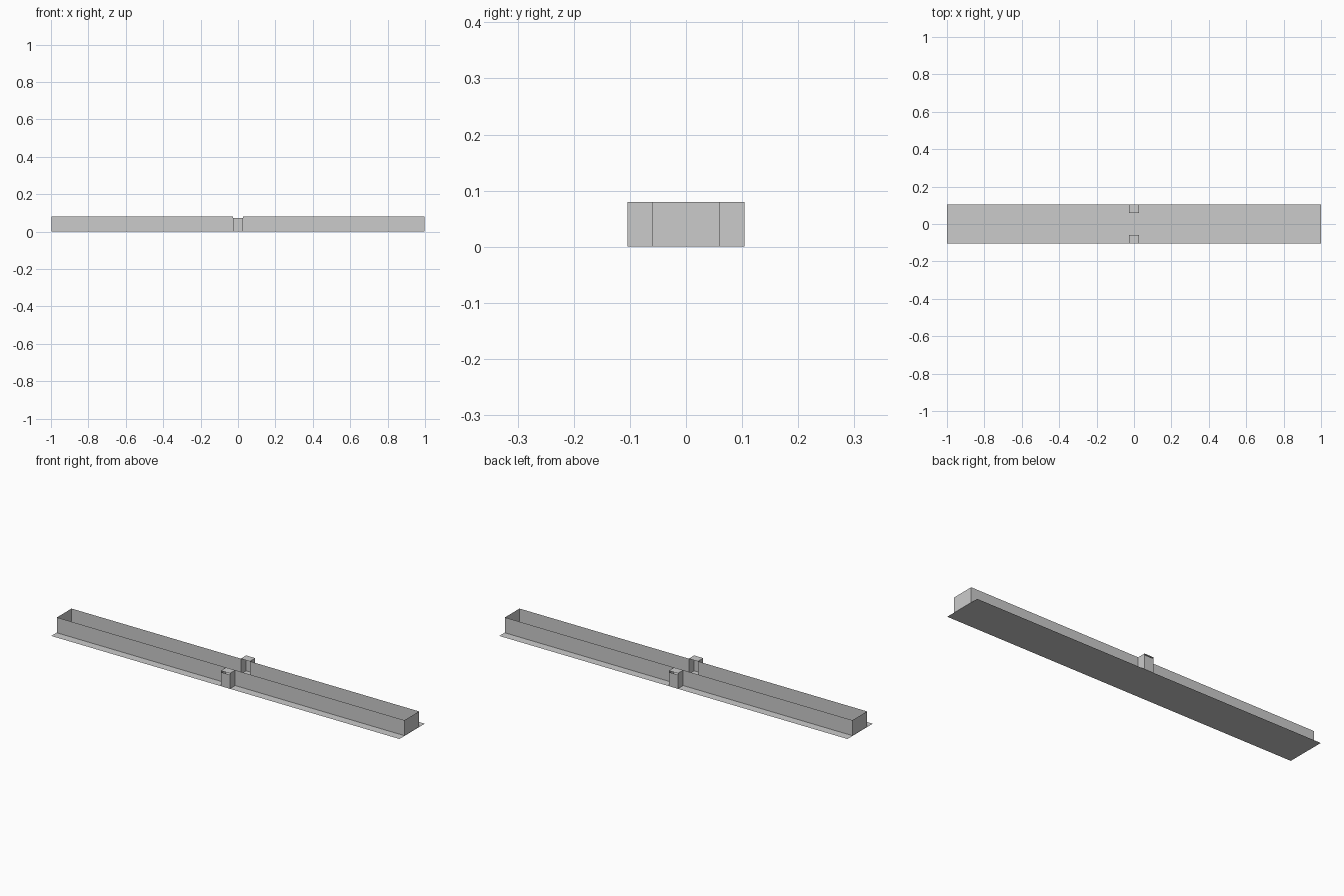
import bpy

if "Cube" in bpy.data.objects:
    bpy.data.objects.remove(bpy.data.objects["Cube"])

L, W = 1.0, 0.104          # base half length / half width
CL, CW = 0.998, 0.06       # channel half length / half width
H, SLOT, B = 0.08, 0.073, 0.026  # wall height, slot sill, bump-out half width


def sheet(name, verts, faces):
    mesh = bpy.data.meshes.new(name)
    mesh.from_pydata(verts, [], faces)
    obj = bpy.data.objects.new(name, mesh)
    bpy.context.collection.objects.link(obj)
    return obj


def strip(name, path, top):
    """Vertical thin wall following a plan path, from the floor to top."""
    n = len(path)
    verts = [(x, y, 0) for x, y in path] + [(x, y, top) for x, y in path]
    return sheet(name, verts, [(i, i + 1, n + i + 1, n + i) for i in range(n - 1)])


# Base plate
sheet("base_plate", [(-L, -W, 0), (L, -W, 0), (L, W, 0), (-L, W, 0)], [(0, 1, 2, 3)])

# Channel halves: long walls are interrupted by the bump-out openings
for s, side in ((-1, "left"), (1, "right")):
    strip(side + "_channel_wall",
          [(s * B, -s * CW), (s * CL, -s * CW), (s * CL, s * CW), (s * B, s * CW)], H)

# Hollow bump-outs with a narrow slot under the lid
for s, side in ((-1, "front"), (1, "back")):
    for e, end in ((-1, "left"), (1, "right")):
        path = [(e * B, s * CW), (e * B, s * W)]
        strip(f"{side}_bump_{end}_cheek", path if s * e < 0 else path[::-1], H)
    strip(side + "_bump_face", [(s * B, s * W), (-s * B, s * W)], SLOT)
    y0, y1 = sorted((s * CW, s * W))
    sheet(side + "_bump_lid",
          [(-B, y0, H), (B, y0, H), (B, y1, H), (-B, y1, H)], [(0, 1, 2, 3)])
